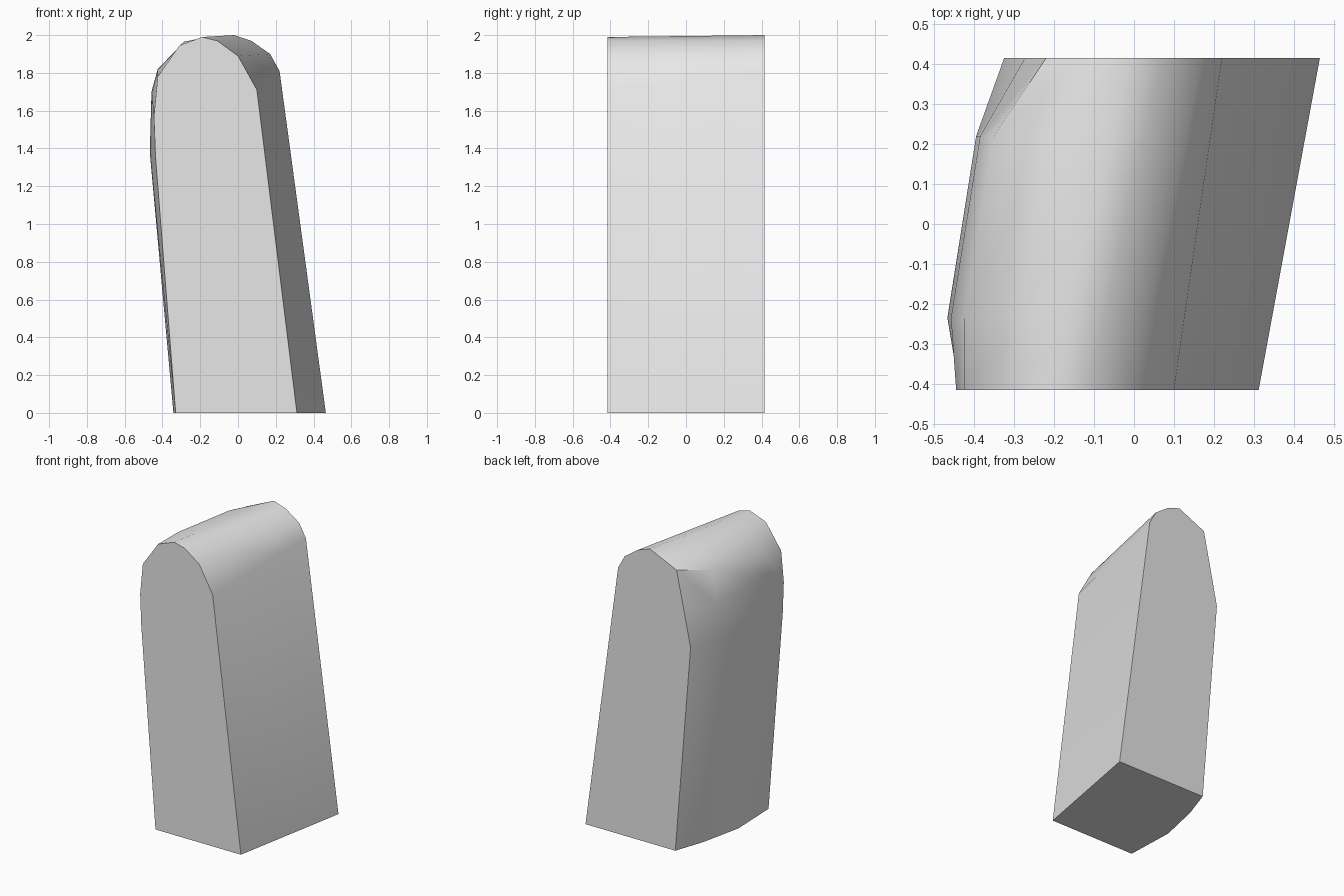
import bpy, bmesh, math

if "Cube" in bpy.data.objects:
    bpy.data.objects.remove(bpy.data.objects["Cube"])

grey = bpy.data.materials.new("light_grey")
grey.use_nodes = True
grey.diffuse_color = (0.8, 0.8, 0.8, 1)
grey.node_tree.nodes["Principled BSDF"].inputs["Base Color"].default_value = (0.8, 0.8, 0.8, 1)

HALF = 0.415

# Straight side: (x, z) at the front and the back, from apex down to the base
straight_front = [(-0.19, 1.99), (-0.11, 1.97), (0.0, 1.89), (0.10, 1.71), (0.312, 0)]
straight_back = [(-0.02, 2.0), (0.07, 1.97), (0.17, 1.90), (0.22, 1.81), (0.465, 0)]

# Bulging side: y of section, y at its base, then (x, z) from base up to the shoulder
bulge = [
    (-HALF, -HALF, [(-0.33, 0), (-0.437, 1.36), (-0.445, 1.57), (-0.425, 1.78), (-0.31, 1.945)]),
    (-0.235, -0.075, [(-0.342, 0), (-0.467, 1.38), (-0.458, 1.70), (-0.425, 1.82), (-0.285, 1.965)]),
    (0.22, 0.21, [(-0.28, 0), (-0.395, 1.40), (-0.385, 1.65), (-0.35, 1.87), (-0.22, 1.955)]),
    (HALF, HALF, [(-0.21, 0), (-0.325, 1.41), (-0.273, 1.66), (-0.22, 1.91), (-0.12, 1.955)]),
]


def section(bm, y, base_y, side):
    """One ring of the block, with the straight side blended front to back."""
    t = (y + HALF) / (2 * HALF)
    ring = [bm.verts.new((x, y if z else base_y, z)) for x, z in side]
    for (xa, za), (xb, zb) in zip(straight_front, straight_back):
        ring.append(bm.verts.new((xa + (xb - xa) * t, y, za + (zb - za) * t)))
    return ring


# Loft the sections and close both ends
bm = bmesh.new()
rings = [section(bm, *s) for s in bulge]
count = len(rings[0])
for a, b in zip(rings, rings[1:]):
    for i in range(count):
        j = (i + 1) % count
        bm.faces.new((a[i], a[j], b[j], b[i]))
bm.faces.new(rings[0])
bm.faces.new(rings[-1])
bmesh.ops.recalc_face_normals(bm, faces=bm.faces)

mesh = bpy.data.meshes.new("rounded_block")
bm.to_mesh(mesh)
bm.free()
mesh.materials.append(grey)
block = bpy.data.objects.new("rounded_block", mesh)
bpy.context.collection.objects.link(block)

# Smooth crown with crisp ends
bpy.ops.object.select_all(action="DESELECT")
block.select_set(True)
bpy.context.view_layer.objects.active = block
bpy.ops.object.shade_smooth_by_angle(angle=math.radians(40))
